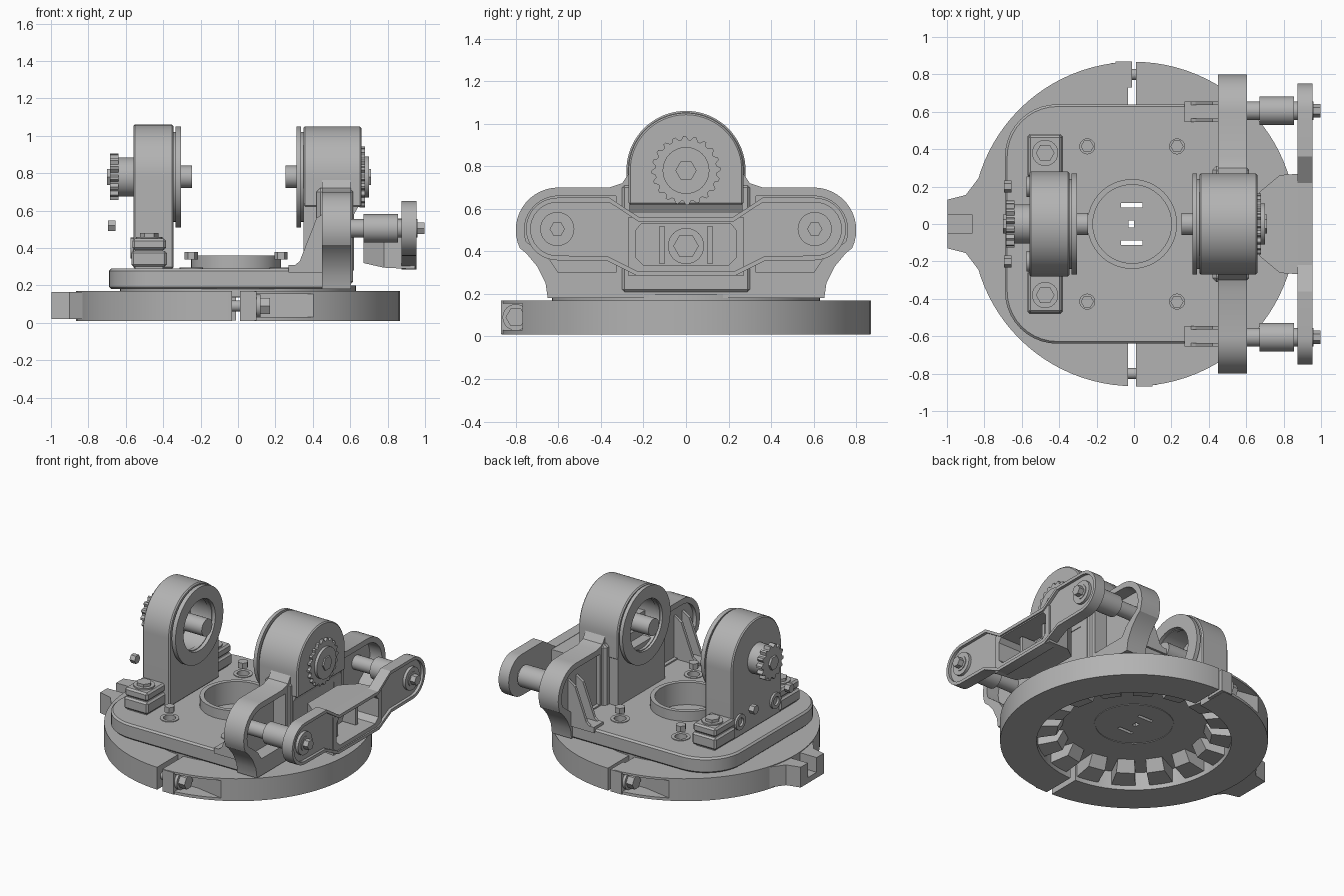
import bpy, bmesh, math
from mathutils import Matrix, Vector

if "Cube" in bpy.data.objects:
    bpy.data.objects.remove(bpy.data.objects["Cube"])

grey = bpy.data.materials.new("machined grey")
grey.diffuse_color = (0.45, 0.45, 0.45, 1)
grey.use_nodes = True
grey.node_tree.nodes["Principled BSDF"].inputs["Base Color"].default_value = grey.diffuse_color


def activate(ob):
    bpy.ops.object.select_all(action='DESELECT')
    bpy.context.view_layer.objects.active = ob
    ob.select_set(True)


def settle(ob):
    """Apply the modifiers and shade with sharp edges kept."""
    activate(ob)
    for m in list(ob.modifiers):
        bpy.ops.object.modifier_apply(modifier=m.name)
    bpy.ops.object.shade_smooth_by_angle(angle=math.radians(28))


def finish(name, bm, bevel=0):
    bmesh.ops.recalc_face_normals(bm, faces=bm.faces)
    me = bpy.data.meshes.new(name)
    bm.to_mesh(me)
    bm.free()
    ob = bpy.data.objects.new(name, me)
    bpy.context.collection.objects.link(ob)
    me.materials.append(grey)
    if bevel:
        m = ob.modifiers.new("bevel", 'BEVEL')
        m.width, m.segments, m.limit_method, m.angle_limit = bevel, 1, 'ANGLE', math.radians(50)
    settle(ob)
    return ob


def loft(name, rings, bevel=0, closed=False):
    """Skin a list of equal-length point rings."""
    bm = bmesh.new()
    vs = [[bm.verts.new(p) for p in r] for r in rings]
    n = len(vs[0])
    for k in range(len(vs) if closed else len(vs) - 1):
        a, b = vs[k], vs[(k + 1) % len(vs)]
        for i in range(n):
            bm.faces.new((a[i], a[(i + 1) % n], b[(i + 1) % n], b[i]))
    if not closed:
        bm.faces.new(vs[0])
        bm.faces.new(vs[-1])
    return finish(name, bm, bevel)


def place(u, v, w, axis):
    return {'X': (w, u, v), 'Y': (u, w, v), 'Z': (u, v, w)}[axis]


def prism(name, pts, axis, lo, hi, bevel=0):
    return loft(name, [[place(u, v, w, axis) for u, v in pts] for w in (lo, hi)], bevel)


def arc(cx, cy, r, a0, a1, n=14):
    return [(cx + r * math.cos(math.radians(a0 + (a1 - a0) * i / n)),
             cy + r * math.sin(math.radians(a0 + (a1 - a0) * i / n))) for i in range(n + 1)]


def disc(name, u, v, r, axis, lo, hi, n=48):
    return prism(name, arc(u, v, r, 0, 360, n)[:-1], axis, lo, hi)


def ring(name, u, v, r0, r1, axis, lo, hi, n=64):
    prof = [(r0, lo), (r1, lo), (r1, hi), (r0, hi)]
    return loft(name, [[place(p[0], p[1], w, axis) for p in arc(u, v, r, 0, 360, n)[:-1]]
                       for r, w in prof], closed=True)


def box(name, x0, x1, y0, y1, z0, z1, bevel=0):
    return prism(name, [(x0, y0), (x1, y0), (x1, y1), (x0, y1)], 'Z', z0, z1, bevel)


def gear(name, y, z, r0, r1, lo, hi, teeth=18):
    pts = []
    for i in range(teeth * 4):
        r, a = (r1 if i % 4 < 2 else r0), 2 * math.pi * i / (teeth * 4)
        pts.append((y + r * math.cos(a), z + r * math.sin(a)))
    return prism(name, pts, 'X', lo, hi)


def cut(ob, *cutters):
    for c in cutters:
        m = ob.modifiers.new("cut", 'BOOLEAN')
        m.operation, m.object, m.solver = 'DIFFERENCE', c, 'EXACT'
    settle(ob)
    for c in cutters:
        bpy.data.objects.remove(c)


def mirrored(pts):
    """Right half outline, bottom to top, closed by its mirror image."""
    return pts + [(-u, v) for u, v in reversed(pts)]


# Base ring with split slots, bolt pockets and a clamp lug
base = ring("base_ring", 0, 0, 0.63, 0.867, 'Z', 0.01, 0.17, 96)
for s in (1, -1):
    cut(base, box("slot_cutter", -0.033, 0.01, *sorted((s * 0.6, s * 0.95)), -0.1, 0.3))
    pocket = [(-s * 0.1, s * 0.73), (-s * 0.2, s * 0.73), (-s * 0.58, s * 0.8), (-s * 0.1, s * 0.98)]
    cut(base, prism("pocket_cutter", pocket, 'Z', 0.03, 0.155))
    box("clamp_block", *sorted((-s * 0.012, -s * 0.1)), *sorted((s * 0.73, s * 0.87)), 0.012, 0.168)
    disc("clamp_rod", s * 0.8, 0.09, 0.03, 'X', -0.12, 0.12, 24)
    disc("clamp_washer", s * 0.8, 0.09, 0.062, 'X', *sorted((-s * 0.1, -s * 0.12)), 32)
    disc("clamp_bolt", s * 0.8, 0.09, 0.048, 'X', *sorted((-s * 0.12, -s * 0.17)), 6)
lug = prism("clamp_lug", mirrored([(0.3, -0.79), (0.22, -0.85), (0.155, -0.9), (0.13, -0.998)]),
            'Z', 0.02, 0.165)
lug.data.transform(Matrix(((0, 1, 0, 0), (1, 0, 0, 0), (0, 0, 1, 0), (0, 0, 0, 1))))
lug.data.flip_normals()
cut(lug, box("lug_cutter", -1.1, -0.86, -0.05, 0.05, 0.06, 0.3))

# Underside: hub plate and radial blocks
hub = disc("hub_plate", 0, 0, 0.63, 'Z', 0.14, 0.2, 64)
hub_holes = [box("hub_hole", -0.07, 0.045, y - 0.012, y + 0.012, 0, 0.4) for y in (-0.1, 0.1)]
cut(hub, *hub_holes, box("hub_hole", -0.03, 0, -0.02, 0.02, 0, 0.4))
ring("hub_rim", 0, 0, 0.25, 0.258, 'Z', 0.136, 0.15)
for i in range(16):
    rot = Matrix.Rotation(2 * math.pi * (i + 0.5) / 16, 3, 'Z')
    rings = [[rot @ Vector(p) for p in ((r, -w, z), (r, w, z), (r, w, 0.15), (r, -w, 0.15))]
             for r, w, z in ((0.46, 0.055, 0.135), (0.5, 0.06, 0.06), (0.64, 0.08, 0.04))]
    loft("radial_block", rings)

# Main plate with the centre well
plate_pts = ([(0.6, -0.64), (0.6, 0.64)] + arc(-0.41, 0.36, 0.28, 90, 180, 10)
             + arc(-0.41, -0.36, 0.28, 180, 270, 10))
plate = prism("main_plate", plate_pts, 'Z', 0.18, 0.29, 0.012)
cut(plate, disc("well_cutter", -0.01, 0, 0.215, 'Z', 0.1, 0.5))
ring("well_collar", -0.01, 0, 0.21, 0.24, 'Z', 0.2, 0.36)
for x in (-0.25, 0.23):
    for y in (-0.415, 0.415):
        cut(plate, disc("bolt_hole_cutter", x, y, 0.045, 'Z', 0.22, 0.5, 24))
        ring("bolt_seat", x, y, 0.04, 0.062, 'Z', 0.28, 0.295, 24)
        disc("plate_bolt", x, y, 0.035, 'Z', 0.34, 0.38, 6)

# Left bearing block
Z = 0.78
left = prism("left_bearing", mirrored([(0.28, 0.29)] + arc(0, Z, 0.28, 0, 90, 20)[:-1]
                                      + [(0.004, 1.06)]), 'X', -0.56, -0.345, 0.008)
cut(left, disc("left_bore_cutter", 0, Z, 0.18, 'X', -0.5, 0))
ring("left_face_ring", 0, Z, 0.18, 0.27, 'X', -0.335, -0.305)
ring("left_seat_ring", 0, Z, 0.175, 0.24, 'X', -0.36, -0.33)
disc("left_shaft", 0, Z, 0.06, 'X', -0.62, -0.245, 32)
disc("left_collar", 0, Z, 0.105, 'X', -0.64, -0.55, 32)
gear("left_gear", 0, Z, 0.105, 0.125, -0.685, -0.64, 14)
disc("left_shaft_nut", 0, Z, 0.05, 'X', -0.7, -0.68, 6)
for s in (1, -1):
    box("left_foot_base", -0.57, -0.38, *sorted((s * 0.25, s * 0.48)), 0.3, 0.385, 0.012)
    box("left_foot_cap", -0.565, -0.385, *sorted((s * 0.25, s * 0.475)), 0.39, 0.45, 0.012)
    box("left_foot_pad", -0.55, -0.4, *sorted((s * 0.27, s * 0.46)), 0.28, 0.4)
    disc("foot_washer", -0.475, s * 0.38, 0.07, 'Z', 0.44, 0.46, 24)
    disc("foot_bolt", -0.475, s * 0.38, 0.05, 'Z', 0.45, 0.48, 6)
    disc("side_bolt", s * 0.2, 0.52, 0.032, 'X', -0.695, -0.655, 6)
    ring("side_washer", s * 0.2, 0.4, 0.03, 0.055, 'X', -0.575, -0.55, 24)

# Right bearing block
right = prism("right_bearing", mirrored([(0.27, 0.62)] + arc(0, Z, 0.27, 0, 90, 20)[:-1]
                                        + [(0.004, 1.05)]), 'X', 0.35, 0.66, 0.008)
cut(right, disc("right_bore_cutter", 0, Z, 0.18, 'X', 0, 0.52))
ring("right_face_ring", 0, Z, 0.18, 0.27, 'X', 0.312, 0.338)
ring("right_seat_ring", 0, Z, 0.175, 0.24, 'X', 0.33, 0.36)
disc("right_shaft", 0, Z, 0.06, 'X', 0.255, 0.7, 32)
gear("right_gear", 0, Z, 0.145, 0.162, 0.65, 0.68, 20)
ring("right_gear_hub", 0, Z, 0.06, 0.11, 'X', 0.67, 0.7, 32)
disc("right_shaft_nut", 0, Z, 0.05, 'X', 0.69, 0.71, 6)
pedestal = prism("right_pedestal", [(0.35, 0.28), (0.62, 0.28), (0.62, 0.58), (0.655, 0.64),
                                    (0.35, 0.64)], 'Y', -0.265, 0.265)
cut(pedestal, box("pedestal_cutter", 0.57, 0.8, -0.2, 0.2, 0.3, 0.55))
box("pedestal_collar", 0.42, 0.615, -0.31, 0.31, 0.2, 0.72, 0.02)

# Side ears, joined behind the pedestal
ear_pts = ([(0.65, 0.18), (0.66, 0.25), (0.7, 0.33), (0.75, 0.39)]
           + arc(0.6, 0.5, 0.2, -25, 90) + [(0.36, 0.7), (0.3, 0.72), (0.26, 0.78)])
ears = prism("ear_wall", mirrored(ear_pts), 'X', 0.45, 0.605)
for s in (1, -1):
    hollow = [(s * u, v) for u, v in [(0.33, 0.3), (0.6, 0.3), (0.64, 0.36)]
              + arc(0.6, 0.5, 0.16, -20, 90) + [(0.33, 0.66)]]
    cut(ears, prism("ear_inner_cutter", hollow, 'X', 0.3, 0.475),
        prism("ear_outer_cutter", hollow, 'X', 0.51, 0.8))
    # Twin gussets over a low sill
    for y in (0.545, 0.635):
        prism("ear_gusset", [(0.27, 0.28), (0.33, 0.33), (0.42, 0.56), (0.48, 0.6), (0.48, 0.28)],
              'Y', *sorted((s * y, s * (y + 0.02))))
    box("gusset_sill", 0.27, 0.48, *sorted((s * 0.545, s * 0.655)), 0.27, 0.31)
    # Link posts and bolts
    disc("post_shaft", s * 0.605, 0.505, 0.05, 'X', 0.5, 0.96, 32)
    disc("post_sleeve", s * 0.605, 0.505, 0.076, 'X', 0.67, 0.855, 32)
    ring("post_washer", s * 0.605, 0.505, 0.04, 0.08, 'X', 0.92, 0.955, 32)
    disc("post_bolt", s * 0.605, 0.505, 0.036, 'X', 0.95, 0.998, 6)


# Front link bar with a sunken face
def link_outline(d):
    return mirrored([(0.23, 0.285 + d), (0.37, 0.355 + d)] + arc(0.605, 0.505, 0.147 - d, -90, 90, 18)
                    + [(0.36, 0.652 - d), (0.22, 0.56 - d)])


def window(name, x0, x1):
    return prism(name, mirrored([(0.2, 0.335), (0.235, 0.37), (0.235, 0.5), (0.21, 0.53)]), 'X', x0, x1)


link = prism("link_bar", link_outline(0), 'X', 0.875, 0.955)
cut(link, prism("link_cutter", link_outline(0.022), 'X', 0.935, 1.1), window("link_window", 0.8, 1.1))

# Flared guide between link and pedestal, open towards the front
flare = [[(x, -y, a), (x, y, a), (x, y, b), (x, -y, b)]
         for x, y, a, b in ((0.67, 0.17, 0.32, 0.55), (0.78, 0.262, 0.295, 0.555),
                            (0.945, 0.272, 0.287, 0.56))]
guide = loft("flared_guide", flare)
cut(guide, window("guide_cutter", 0.75, 1.0))
disc("guide_boss", 0, 0.425, 0.085, 'X', 0.7, 0.77, 32)
disc("guide_bolt", 0, 0.425, 0.06, 'X', 0.76, 0.8, 6)
for s in (1, -1):
    box("guide_cheek", 0.7, 0.86, *sorted((s * 0.1, s * 0.125)), 0.34, 0.52)
